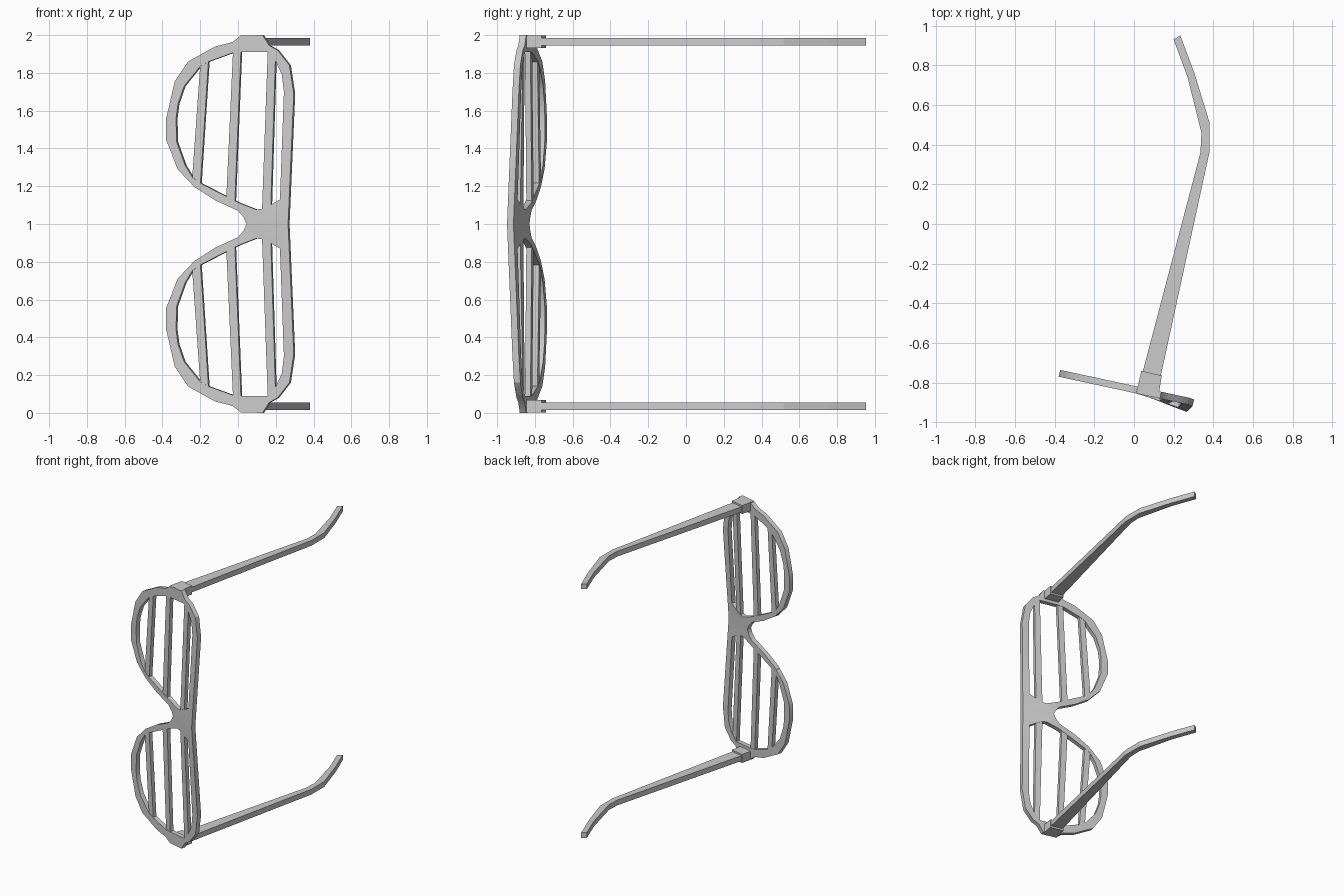
import bpy, bmesh
from mathutils import Vector

cube = bpy.data.objects.get("Cube")
if cube:
    bpy.data.objects.remove(cube, do_unlink=True)

plastic = bpy.data.materials.new("light_grey_plastic")
plastic.use_nodes = True
GREY = (0.6, 0.6, 0.6, 1)
plastic.diffuse_color = GREY
plastic.node_tree.nodes["Principled BSDF"].inputs["Base Color"].default_value = GREY

BACK = Vector((0.008, 0.034, 0))  # depth of the tilted frame


def front_y(x, z):
    """Front surface: a tilted plane, pulled forward along the brow at the bridge."""
    pull = max(0, x - 0.04) * max(0, 1 - abs(z - 1) / 0.75)
    return -0.852 - 0.216 * x - 0.17 * pull


def finish(name, bm, smooth=False):
    """Make the object with its origin at mid height and mirror it to the other half."""
    bmesh.ops.recalc_face_normals(bm, faces=bm.faces[:])
    bmesh.ops.translate(bm, verts=bm.verts[:], vec=(0, 0, -1))
    mesh = bpy.data.meshes.new(name)
    bm.to_mesh(mesh)
    bm.free()
    mesh.materials.append(plastic)
    obj = bpy.data.objects.new(name, mesh)
    bpy.context.collection.objects.link(obj)
    obj.location.z = 1
    mirror = obj.modifiers.new("Mirror", "MIRROR")
    mirror.use_axis = (False, False, True)
    if smooth:
        bpy.ops.object.select_all(action="DESELECT")
        obj.select_set(True)
        bpy.context.view_layer.objects.active = obj
        bpy.ops.object.shade_smooth_by_angle(angle=0.5)
    return obj


def extrude(bm, vec):
    ret = bmesh.ops.extrude_face_region(bm, geom=bm.faces[:])
    verts = [g for g in ret["geom"] if isinstance(g, bmesh.types.BMVert)]
    bmesh.ops.translate(bm, verts=verts, vec=vec)


def loop(bm, points):
    verts = [bm.verts.new((x, 0, z)) for x, z in points]
    return [bm.edges.new((a, b)) for a, b in zip(verts, verts[1:] + verts[:1])]


# Rim: half outline and lens opening as (x, z)
outer = [(0.045, 1), (0.03, 1.035), (0, 1.07), (-0.12, 1.125), (-0.23, 1.195),
         (-0.32, 1.29), (-0.38, 1.445), (-0.38, 1.56), (-0.335, 1.755),
         (-0.265, 1.86), (-0.12, 1.94), (-0.03, 1.963), (0.015, 1.997),
         (0.13, 2), (0.165, 1.945), (0.21, 1.92), (0.272, 1.84),
         (0.295, 1.69), (0.265, 1)]
opening = [(-0.328, 1.56), (-0.325, 1.435), (-0.28, 1.31), (-0.24, 1.245),
           (-0.196, 1.215), (-0.07, 1.15), (0.01, 1.11), (0.095, 1.077),
           (0.13, 1.08), (0.17, 1.1), (0.222, 1.13), (0.243, 1.7),
           (0.232, 1.79), (0.2, 1.86), (0.155, 1.91), (0.015, 1.91),
           (-0.03, 1.905), (-0.155, 1.86), (-0.2, 1.835), (-0.285, 1.73),
           (-0.318, 1.635)]
bm = bmesh.new()
edges = loop(bm, outer) + loop(bm, opening)
bmesh.ops.triangle_fill(bm, edges=edges, use_beauty=True, normal=(0, -1, 0))
for v in bm.verts:
    v.co.y = front_y(v.co.x, v.co.z)
extrude(bm, BACK)
seam = [f for f in bm.faces if all(abs(v.co.z - 1) < 1e-4 for v in f.verts)]
bmesh.ops.delete(bm, geom=seam, context="FACES_ONLY")
finish("frame_rim", bm, smooth=True)

# Shutter slats: lower x, lower z, upper x, upper z
slats = [(-0.222, 1.21, -0.177, 1.87), (-0.04, 1.115, -0.005, 1.925),
         (0.15, 1.07, 0.178, 1.905)]
for i, (xa, za, xb, zb) in enumerate(slats):
    bm = bmesh.new()
    corners = [(xa - 0.023, za), (xa + 0.023, za), (xb + 0.021, zb), (xb - 0.021, zb)]
    bm.faces.new([bm.verts.new((x, front_y(x, z) + 0.003, z)) for x, z in corners])
    extrude(bm, BACK * 0.85)
    finish(f"shutter_slat_{i + 1}", bm)


def plan_part(name, points, low, high):
    """Extrude a plan outline between two heights."""
    bm = bmesh.new()
    bm.faces.new([bm.verts.new((x, y, low)) for x, y in points])
    extrude(bm, (0, 0, high - low))
    return finish(name, bm)


# Hinge block at the outer end of the rim
plan_part("hinge_block", [(0.012, -0.85), (0.122, -0.874), (0.14, -0.765),
                          (0.037, -0.74)], 1.933, 1.999)

# Temple arm with the bent ear tip
plan_part("temple_arm", [(0.04, -0.76), (0.132, -0.78), (0.38, 0.36), (0.38, 0.515),
                         (0.305, 0.76), (0.233, 0.952), (0.2, 0.93), (0.27, 0.74),
                         (0.34, 0.46), (0.335, 0.36)], 1.945, 1.986)
